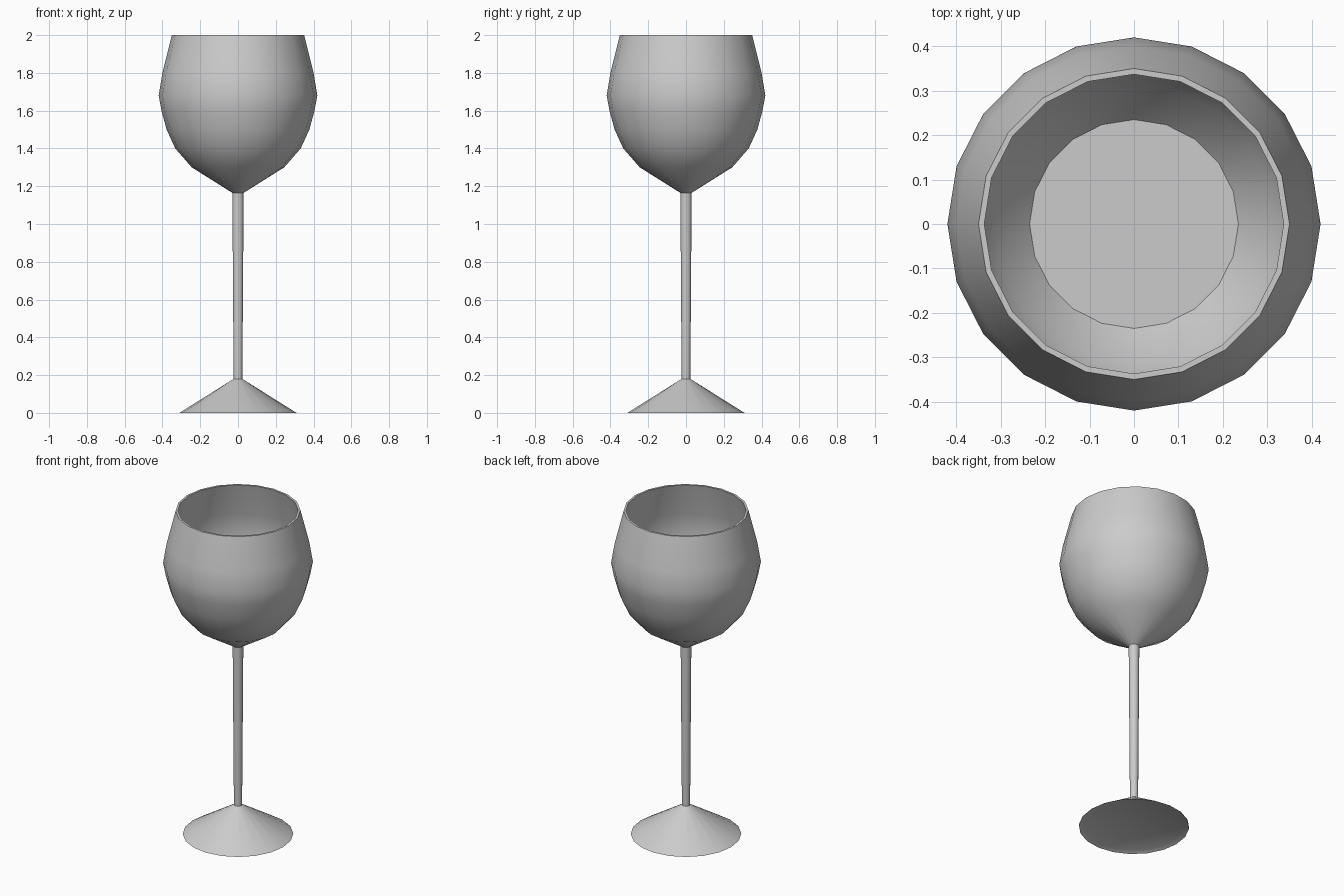
import bpy, bmesh
from math import cos, sin, pi, radians

if "Cube" in bpy.data.objects:
    bpy.data.objects.remove(bpy.data.objects["Cube"])

SIDES = 20


def lathe(name, profile):
    """Revolve (radius, height) points around z; radius 0 becomes a pole."""
    bm = bmesh.new()
    rings = []
    for r, z in profile:
        if r == 0:
            rings.append([bm.verts.new((0, 0, z))] * SIDES)
        else:
            rings.append([bm.verts.new((r * cos(2 * pi * i / SIDES),
                                        r * sin(2 * pi * i / SIDES), z))
                          for i in range(SIDES)])
    for a, b in zip(rings, rings[1:]):
        for i in range(SIDES):
            j = (i + 1) % SIDES
            quad = list(dict.fromkeys((a[i], a[j], b[j], b[i])))
            bm.faces.new(quad)
    mesh = bpy.data.meshes.new(name)
    bm.to_mesh(mesh)
    bm.free()
    obj = bpy.data.objects.new(name, mesh)
    bpy.context.collection.objects.link(obj)
    bpy.ops.object.select_all(action='DESELECT')
    obj.select_set(True)
    bpy.context.view_layer.objects.active = obj
    bpy.ops.object.shade_smooth_by_angle(angle=radians(40))
    return obj


# Bowl: outer wall up to the rim, then inner wall down to a flat floor
lathe("bowl", [(0.03, 1.165), (0.245, 1.3), (0.332, 1.4), (0.378, 1.5),
               (0.405, 1.6), (0.42, 1.68), (0.40, 1.8), (0.35, 2.0),
               (0.337, 2.0), (0.387, 1.8), (0.406, 1.68), (0.391, 1.6),
               (0.363, 1.5), (0.316, 1.4), (0.235, 1.305), (0, 1.305)])

# Stem: slightly tapered towards the foot
lathe("stem", [(0.023, 0.18), (0.03, 1.165)])

# Foot: shallow cone with a slightly recessed underside
lathe("foot", [(0, 0.012), (0.287, 0.012), (0.31, 0), (0.023, 0.18)])
